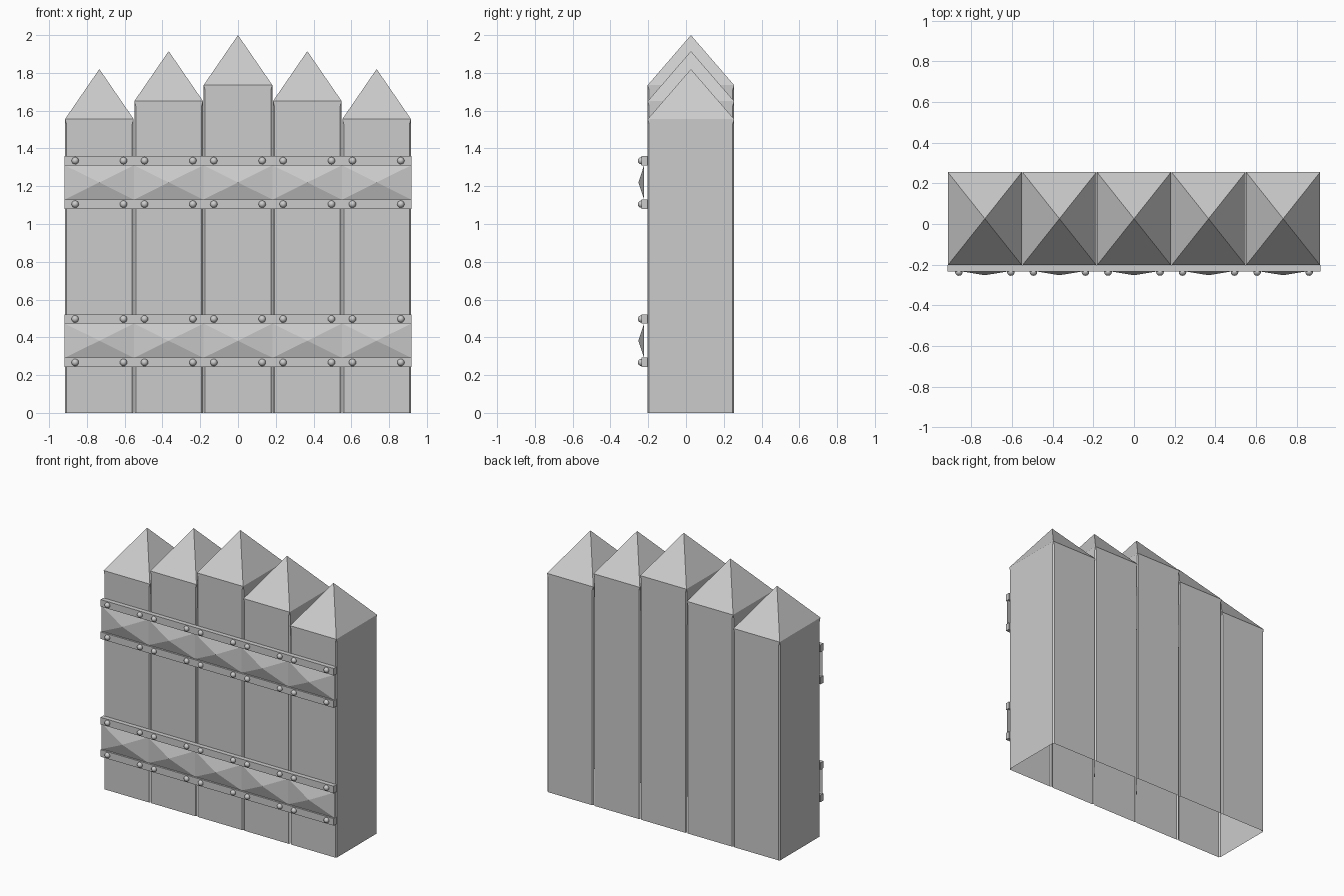
import bpy, bmesh
from mathutils import Matrix, Vector

if "Cube" in bpy.data.objects:
    bpy.data.objects.remove(bpy.data.objects["Cube"])

PITCH, HALF = 0.367, 0.182
Y0, Y1 = -0.203, 0.255
EAVES = [1.555, 1.65, 1.735, 1.65, 1.555]


def finish(name, bm):
    bmesh.ops.recalc_face_normals(bm, faces=bm.faces)
    me = bpy.data.meshes.new(name)
    bm.to_mesh(me)
    bm.free()
    ob = bpy.data.objects.new(name, me)
    bpy.context.collection.objects.link(ob)
    return ob


def ring(bm, cx, z, c):
    # rectangle with chamfered corners, counter-clockwise from front left
    a, b = cx - HALF, cx + HALF
    pts = [(a + c, Y0), (b - c, Y0), (b, Y0 + c), (b, Y1 - c),
           (b - c, Y1), (a + c, Y1), (a, Y1 - c), (a, Y0 + c)]
    return [bm.verts.new((x, y, z)) for x, y in pts]


# pointed posts: hollow and open below, inner sides only near the top
def post(i):
    bm = bmesh.new()
    cx, eave = (i - 2) * PITCH, EAVES[i]
    rings = [ring(bm, cx, z, c) for z, c in
             ((0, .008), (1.48, .008), (eave - .025, .008), (eave, 0))]
    for level in range(3):
        lo, hi = rings[level], rings[level + 1]
        for k in range(8):
            inner = (k == 2 and i < 4) or (k == 6 and i > 0)
            if level == 0 and inner:
                continue
            n = (k + 1) % 8
            bm.faces.new((lo[k], lo[n], hi[n], hi[k]))
    tip = bm.verts.new((cx, (Y0 + Y1) / 2, eave + .265))
    for k in range(8):
        bm.faces.new((rings[3][k], rings[3][(k + 1) % 8], tip))
    bmesh.ops.remove_doubles(bm, verts=bm.verts, dist=1e-5)
    finish("pointed_post", bm)


# metal band: two rails, a row of shallow pyramids, rivets
def band(z):
    width = 5 * PITCH
    for s in (-1, 1):
        bm = bmesh.new()
        bmesh.ops.create_cube(bm, size=1, matrix=Matrix.Translation((0, -.219, z + s * .115))
                              @ Matrix.Diagonal((width, .032, .05, 1)))
        finish("band_rail", bm)

    bm = bmesh.new()
    for i in range(5):
        cx = (i - 2) * PITCH
        base = [bm.verts.new((cx + sx * PITCH / 2, -.222, z + sz * .091))
                for sx, sz in ((-1, -1), (1, -1), (1, 1), (-1, 1))]
        tip = bm.verts.new((cx, -.252, z))
        for k in range(4):
            bm.faces.new((base[k], base[(k + 1) % 4], tip))
    bmesh.ops.remove_doubles(bm, verts=bm.verts, dist=1e-5)
    finish("band_studs", bm)

    bm = bmesh.new()
    for i in range(5):
        for sx in (-1, 1):
            for sz in (-1, 1):
                p = Vector(((i - 2) * PITCH + sx * .128, -.236, z + sz * .115))
                bmesh.ops.create_uvsphere(bm, u_segments=12, v_segments=8, radius=.019,
                                          matrix=Matrix.Translation(p))
    for f in bm.faces:
        f.smooth = True
    finish("band_rivets", bm)


for i in range(5):
    post(i)
for z in (.382, 1.22):
    band(z)
